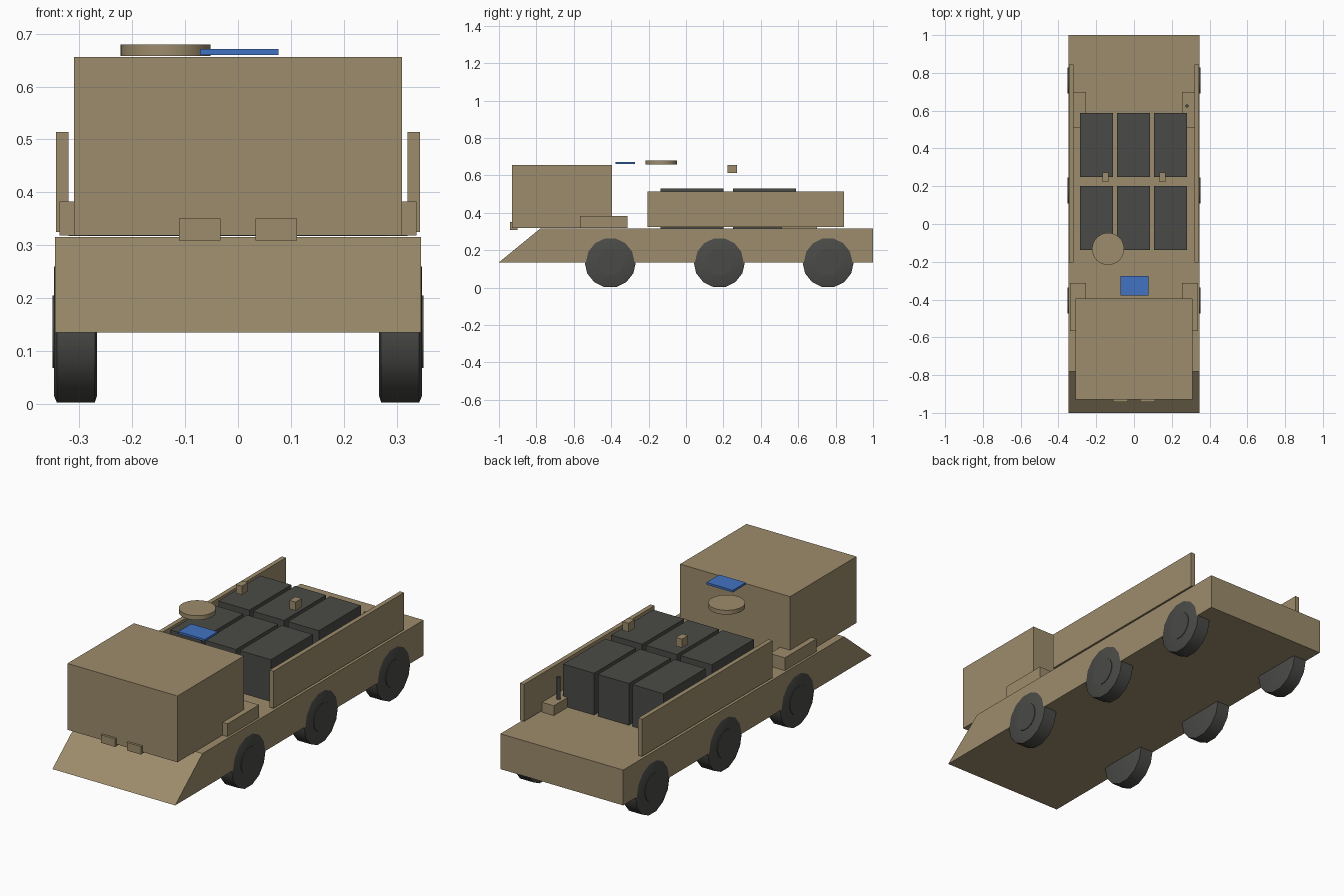
import bpy, bmesh, math
from mathutils import Matrix

if "Cube" in bpy.data.objects:
    bpy.data.objects.remove(bpy.data.objects["Cube"], do_unlink=True)


def material(name, color):
    m = bpy.data.materials.new(name)
    m.use_nodes = True
    m.diffuse_color = (*color, 1)
    bsdf = next(n for n in m.node_tree.nodes if n.type == "BSDF_PRINCIPLED")
    bsdf.inputs["Base Color"].default_value = (*color, 1)
    return m


TAN = material("desert tan", (0.335, 0.262, 0.15))
DARK = material("dark grey", (0.068, 0.068, 0.063))
BLUE = material("panel blue", (0.055, 0.17, 0.54))


def finish(name, bm, mat, smooth=False):
    bmesh.ops.recalc_face_normals(bm, faces=bm.faces)
    mesh = bpy.data.meshes.new(name)
    bm.to_mesh(mesh)
    bm.free()
    mesh.materials.append(mat)
    ob = bpy.data.objects.new(name, mesh)
    bpy.context.collection.objects.link(ob)
    if smooth:
        bpy.ops.object.select_all(action="DESELECT")
        ob.select_set(True)
        bpy.context.view_layer.objects.active = ob
        bpy.ops.object.shade_smooth_by_angle(angle=math.radians(35))
    return ob


def box(name, x, y, z, mat=TAN):
    """Box between the given (low, high) pairs."""
    bm = bmesh.new()
    bmesh.ops.create_cube(bm, size=1)
    for v in bm.verts:
        v.co = [(a + b) / 2 + c * (b - a) for (a, b), c in zip((x, y, z), v.co)]
    return finish(name, bm, mat)


def pair(name, x, y, z, mat=TAN):
    """Box on the left and its mirror image on the right."""
    box("left_" + name, x, y, z, mat)
    box("right_" + name, (-x[1], -x[0]), y, z, mat)


def disc(name, center, radius, depth, sides, mat, smooth=True):
    bm = bmesh.new()
    bmesh.ops.create_cone(bm, cap_ends=True, segments=sides, radius1=radius,
                          radius2=radius, depth=depth,
                          matrix=Matrix.Translation(center))
    return finish(name, bm, mat, smooth)


def lathe_x(name, profile, center, sides, mat):
    """Turn (x, radius) points into a solid around the x axis."""
    bm = bmesh.new()
    rings = []
    for px, r in profile:
        angles = [2 * math.pi * (i + 0.5) / sides for i in range(sides)]
        rings.append([bm.verts.new((center[0] + px, center[1] + r * math.sin(a),
                                    center[2] + r * math.cos(a))) for a in angles])
    for a, b in zip(rings, rings[1:]):
        for i in range(sides):
            j = (i + 1) % sides
            bm.faces.new((a[i], a[j], b[j], b[i]))
    bm.faces.new(rings[0])
    bm.faces.new(rings[-1])
    return finish(name, bm, mat, True)


# Hull with sloping nose
bm = bmesh.new()
side = [bm.verts.new((-0.346, y, z)) for y, z in
        ((-1, 0.135), (1, 0.135), (1, 0.315), (-0.78, 0.315))]
face = bm.faces.new(side)
ext = bmesh.ops.extrude_face_region(bm, geom=[face])
bmesh.ops.translate(bm, vec=(0.692, 0, 0),
                    verts=[g for g in ext["geom"] if isinstance(g, bmesh.types.BMVert)])
finish("hull", bm, TAN)

# Cab, front lamps and steps
box("cab", (-0.31, 0.31), (-0.93, -0.395), (0.318, 0.656))
pair("front_lamp", (0.033, 0.112), (-0.942, -0.90), (0.309, 0.35))
pair("step", (0.253, 0.338), (-0.567, -0.313), (0.318, 0.383))

# Cargo bed walls and rear lockers
pair("bed_wall", (0.321, 0.344), (-0.205, 0.845), (0.325, 0.514))
pair("rear_locker", (0.255, 0.321), (0.51, 0.70), (0.317, 0.367))
disc("antenna", (0.28, 0.625, 0.42), 0.009, 0.12, 12, DARK)

# Two rows of three cargo containers
for row, y in enumerate((-0.137, 0.25)):
    for col in range(3):
        x = -0.286 + 0.196 * col
        box(f"container_{row}_{col}", (x, x + 0.175), (y, y + 0.338), (0.317, 0.53), DARK)

# Raised sensors, roof disc and panel
pair("sensor", (0.134, 0.168), (0.223, 0.272), (0.612, 0.656))
disc("roof_disc", (-0.137, -0.132, 0.669), 0.085, 0.022, 32, TAN)
box("solar_panel", (-0.072, 0.077), (-0.378, -0.274), (0.66, 0.671), BLUE)

# Six wheels with raised hubs
for sign, label in ((1, "left"), (-1, "right")):
    for pos, y in (("front", -0.405), ("middle", 0.178), ("rear", 0.76)):
        tyre = [(-0.04, 0.125), (-0.036, 0.137), (0.036, 0.137), (0.041, 0.125)]
        hub = [(0.03, 0.07), (0.044, 0.07)]
        for part, prof, sides in (("tyre", tyre, 14), ("hub", hub, 16)):
            lathe_x(f"{label}_{pos}_{part}", [(sign * px, r) for px, r in prof],
                    (sign * 0.307, y, 0.136), sides, DARK)
